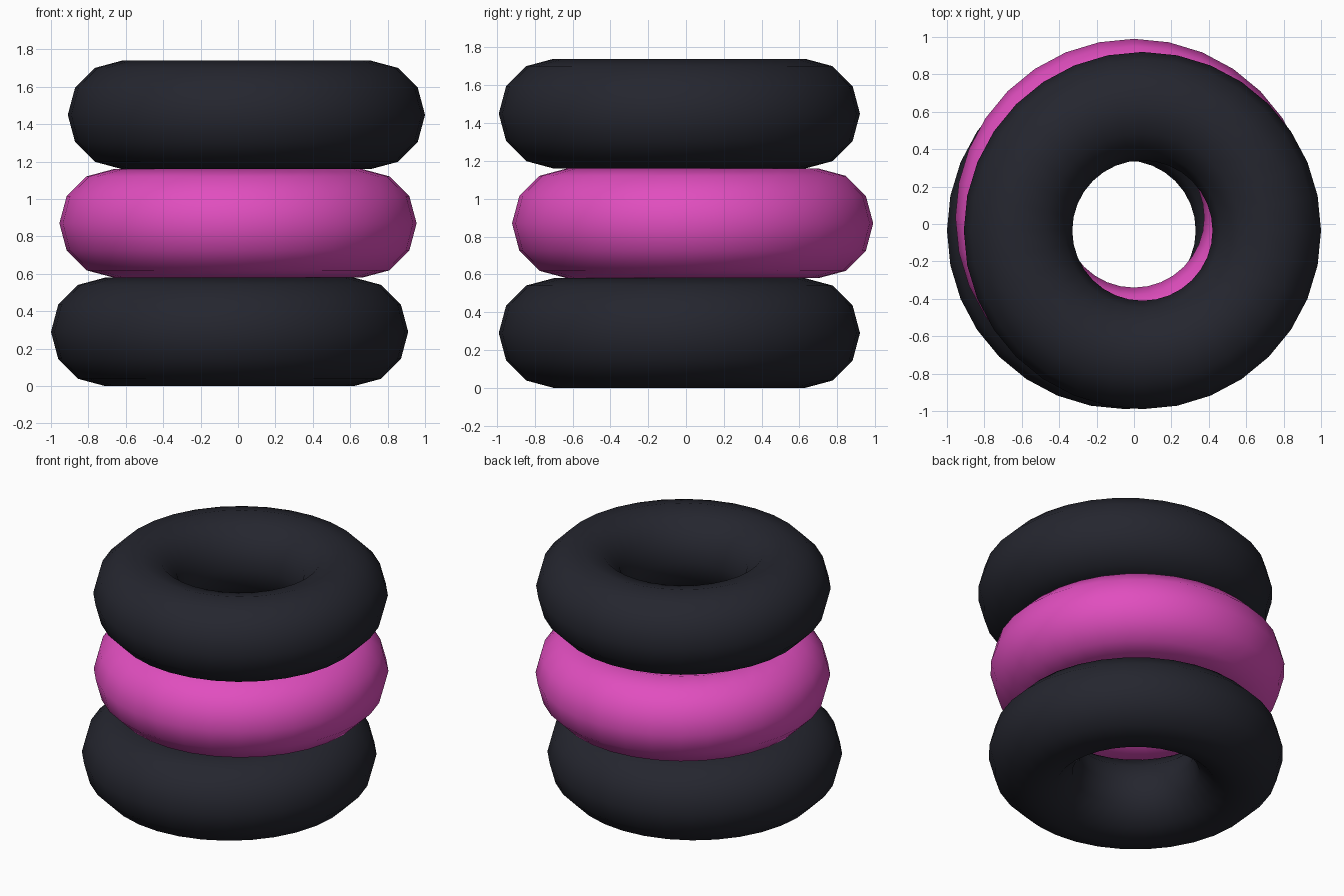
import bpy

cube = bpy.data.objects.get("Cube")
if cube:
    bpy.data.objects.remove(cube, do_unlink=True)


def make_material(name, rgb):
    mat = bpy.data.materials.new(name)
    mat.use_nodes = True
    colour = (*rgb, 1.0)
    mat.diffuse_color = colour
    bsdf = next(n for n in mat.node_tree.nodes if n.type == "BSDF_PRINCIPLED")
    bsdf.inputs["Base Color"].default_value = colour
    return mat


black = make_material("black rubber", (0.018, 0.019, 0.028))
pink = make_material("pink rubber", (0.75, 0.076, 0.52))

TUBE = 0.29   # tyre tube radius
RING = 0.665  # tyre ring radius


def add_tyre(name, level, x, y, mat):
    bpy.ops.mesh.primitive_torus_add(
        major_segments=32, minor_segments=12,
        major_radius=RING, minor_radius=TUBE,
        location=(x, y, TUBE * (2 * level + 1)))
    tyre = bpy.context.object
    tyre.name = name
    tyre.data.materials.append(mat)
    bpy.ops.object.shade_smooth()


# Three tyres in a slightly uneven stack
add_tyre("bottom_tyre", 0, -0.045, -0.035, black)
add_tyre("middle_tyre", 1, 0.0, 0.035, pink)
add_tyre("top_tyre", 2, 0.045, -0.035, black)
